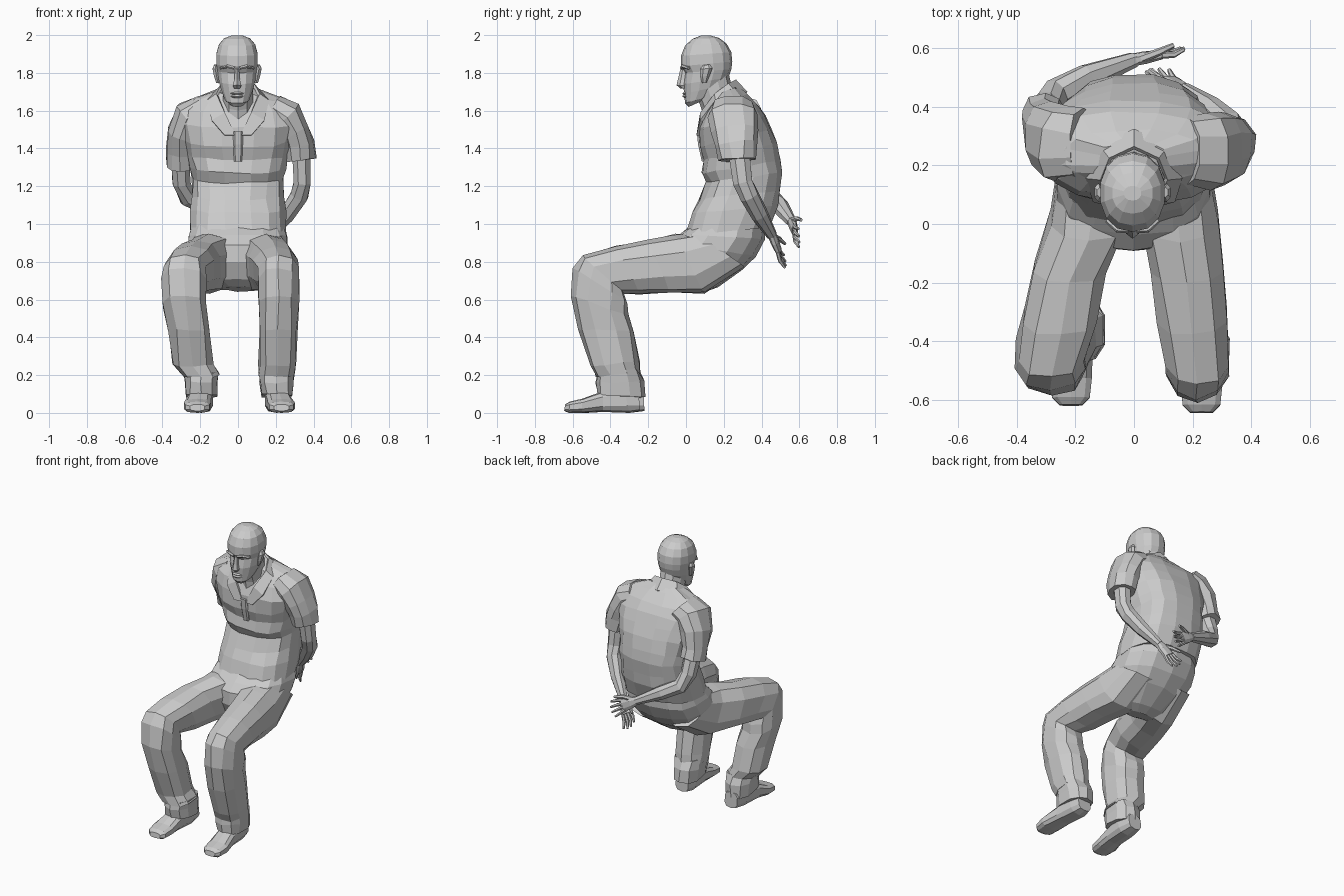
import bpy, random
from math import sin, cos, pi
from mathutils import Vector as V

random.seed(4)


def skin(name, rings, jitter=0.0):
    """Flat-shaded mesh through a list of equal-length vertex rings."""
    n = len(rings[0])
    verts = [p + V([random.uniform(-jitter, jitter) for _ in range(3)]) for r in rings for p in r]
    faces = [(k * n + i, k * n + (i + 1) % n, (k + 1) * n + (i + 1) % n, (k + 1) * n + i)
             for k in range(len(rings) - 1) for i in range(n)]
    faces += [tuple(range(n))[::-1], tuple(range((len(rings) - 1) * n, len(rings) * n))]
    return mesh(name, verts, faces)


def mesh(name, verts, faces):
    me = bpy.data.meshes.new(name)
    me.from_pydata([tuple(v) for v in verts], [], faces)
    ob = bpy.data.objects.new(name, me)
    bpy.context.collection.objects.link(ob)
    bpy.context.view_layer.objects.active = ob
    bpy.ops.object.mode_set(mode='EDIT')
    bpy.ops.mesh.select_all(action='SELECT')
    bpy.ops.mesh.normals_make_consistent(inside=False)
    bpy.ops.object.mode_set(mode='OBJECT')
    return ob


def oval(c, u, v, n, e):
    def f(t):
        return abs(t) ** (2 / e) * (1 if t > 0 else -1)
    return [c + u * f(cos(2 * pi * (i + .5) / n)) + v * f(sin(2 * pi * (i + .5) / n)) for i in range(n)]


def loft(name, rows, n=12, e=2.4, jitter=0.0):
    """Rows: x centre, half width, front (y, z), back (y, z)."""
    k = 1 / sin(pi / 2 * (1 - 2 / n)) if n % 4 == 0 else 1
    rings = []
    for x, w, f, b in rows:
        f, b = V((x, *f)), V((x, *b))
        rings.append(oval((f + b) / 2, V((w * k, 0, 0)), (b - f) / 2 * k, n, e))
    return skin(name, rings, jitter)


def tube(name, rows, n=8, e=2.2, jitter=0.0):
    """Rows: x, y, z, radius across, radius in depth."""
    pts = [V(r[:3]) for r in rows]
    rings = []
    for i, r in enumerate(rows):
        t = (pts[min(i + 1, len(pts) - 1)] - pts[max(i - 1, 0)]).normalized()
        u = t.cross(V((0, 1, 0))).normalized()
        rings.append(oval(pts[i], u * r[3], u.cross(t) * r[4], n, e))
    return skin(name, rings, jitter)


# shirt body, with folds across the belly
loft("shirt", [
    (0, .255, (.00, .95), (.44, .98)),
    (0, .25, (.03, 1.06), (.485, 1.10)),
    (0, .24, (.07, 1.13), (.50, 1.18)),
    (0, .24, (.11, 1.22), (.505, 1.27)),
    (0, .25, (.085, 1.27), (.495, 1.34)),
    (0, .27, (.10, 1.34), (.475, 1.43)),
    (0, .29, (.075, 1.41), (.45, 1.50)),
    (0, .31, (.075, 1.51), (.42, 1.57)),
    (0, .29, (.10, 1.59), (.38, 1.63)),
    (0, .23, (.14, 1.65), (.32, 1.685)),
    (0, .11, (.15, 1.685), (.28, 1.725))], 16, 2.5, .006)

# trouser seat and belt
loft("trouser_seat", [
    (0, .245, (.02, .99), (.42, 1.02)),
    (0, .265, (-.04, .945), (.42, .92)),
    (0, .265, (-.09, .89), (.37, .83)),
    (0, .23, (-.09, .80), (.29, .75)),
    (0, .16, (-.05, .71), (.17, .665)),
    (0, .10, (.0, .67), (.10, .645))], 14, 2.6, .005)

# legs, cuffs and shoes: side, thigh x, knee x, ankle x, y shift, width factor
for side, xt, xk, xa, dy, s in (("left", -.215, -.285, -.195, .015, 1.08),
                                ("right", .18, .215, .205, -.01, 1.0)):
    sg = -1 if xt < 0 else 1
    loft(side + "_trouser_leg", [
        (.14 * sg, .125, (.07, .95), (.31, .77)),
        (.155 * sg, .135, (-.06, .945), (.10, .635)),
        (xt, .128, (-.20, .915), (-.08, .635)),
        ((xt + xk) / 2, .12 * s, (-.38, .88), (-.24, .63)),
        (xk, .108 * s, (-.54 + dy, .835), (-.33, .63)),
        (xk, .112 * s, (-.585 + dy, .77), (-.31, .58)),
        (xk, .11 * s, (-.60 + dy, .62), (-.305, .52)),
        ((xk * 2 + xa) / 3, .105 * s, (-.565 + dy, .44), (-.275, .43)),
        ((xk + xa) / 2, .102 * s, (-.50 + dy, .25), (-.25, .27)),
        (xa, .10, (-.475, .19), (-.245, .21))], 10, 2.5, .006)
    loft(side + "_cuff", [
        (xa, .098, (-.47, .21), (-.25, .23)),
        (xa, .092, (-.475, .16), (-.225, .17)),
        (xa, .085, (-.47, .10), (-.22, .08))], 10, 2.5, .006)
    xf = xa + .025 * (1 if sg > 0 else -.8)
    loft(side + "_shoe", [
        (xa, .05, (-.24 + dy, .12), (-.235 + dy, .01)),
        (xa, .065, (-.33, .14), (-.30, .0)),
        (xa + .01 * sg, .066, (-.44, .115), (-.44, .005)),
        (xf, .074, (-.54 + dy, .075), (-.54 + dy, .0)),
        (xf, .066, (-.605 + dy, .06), (-.61 + dy, .0)),
        (xf, .04, (-.63 + dy, .045), (-.635 + dy, .01))], 10, 3)

# sleeves
tube("left_sleeve", [(-.18, .27, 1.61, .08, .12), (-.25, .275, 1.57, .10, .135),
                     (-.295, .30, 1.48, .085, .125), (-.305, .33, 1.38, .075, .10),
                     (-.305, .355, 1.31, .075, .095)], 10, 2.3, .007)
tube("right_sleeve", [(.18, .25, 1.61, .08, .12), (.25, .25, 1.57, .10, .135),
                      (.30, .26, 1.49, .085, .125), (.325, .27, 1.42, .082, .11),
                      (.335, .275, 1.34, .08, .10)], 10, 2.3, .007)


# forearms and hands crossed behind the back
def arm(side, path, tip, thumb):
    tube(side + "_forearm", path, 8)
    w, tip = V(path[-1][:3]), V(tip)
    d = (tip - w).normalized()
    u = d.cross(V((0, 1, 0))).normalized()
    y = u.cross(d)

    def at(a, b, c=0):
        return tuple(w + d * a + u * b + y * c)
    tube(side + "_palm", [(*at(-.01, 0), .026, .022), (*at(.04, 0), .040, .022),
                          (*at(.10, 0), .044, .017)], 8)
    for i, ln in enumerate((.075, .095, .1, .09)):
        k = (i - 1.5) * -thumb
        tube(f"{side}_finger_{i + 1}", [(*at(.09, k * .022), .012, .012),
                                        (*at(.095 + ln * .5, k * .028, -.006), .011, .011),
                                        (*at(.095 + ln, k * .034, .006), .007, .007)], 6)
    tube(side + "_thumb", [(*at(.02, thumb * .02), .017, .015), (*at(.07, thumb * .058, .015), .013, .013),
                           (*at(.12, thumb * .075, .03), .008, .008)], 6)


arm("left", [(-.305, .34, 1.38, .055, .06), (-.30, .40, 1.22, .05, .056),
             (-.265, .445, 1.14, .05, .052), (-.16, .50, 1.09, .046, .046),
             (0, .56, 1.01, .027, .027)], (.2, .60, .90), 1)
arm("right", [(.335, .28, 1.38, .052, .06), (.34, .30, 1.22, .048, .055),
              (.325, .335, 1.15, .05, .052), (.26, .39, 1.05, .045, .046),
              (.17, .455, .94, .028, .028)], (.06, .53, .77), -1)

# neck and head
loft("neck", [(0, .09, (.10, 1.50), (.28, 1.64)), (0, .082, (.085, 1.60), (.25, 1.70)),
              (0, .085, (.06, 1.67), (.225, 1.80))], 10, 2)
HX = -.005
loft("head", [
    (HX, .035, (.015, 1.62), (.07, 1.645)),
    (HX, .065, (-.005, 1.64), (.14, 1.68)),
    (HX, .085, (-.01, 1.69), (.20, 1.735)),
    (HX, .098, (-.015, 1.74), (.225, 1.775)),
    (HX, .105, (-.005, 1.80), (.24, 1.82)),
    (HX, .112, (-.027, 1.835), (.245, 1.86)),
    (HX, .112, (-.027, 1.89), (.24, 1.91)),
    (HX, .098, (-.005, 1.945), (.215, 1.955)),
    (HX, .07, (.035, 1.98), (.175, 1.985)),
    (HX, .03, (.08, 1.998), (.13, 1.998))], 14, 2.2)
loft("nose", [(HX, .012, (-.03, 1.82), (.02, 1.82)), (HX, .017, (-.043, 1.765), (.02, 1.765)),
              (HX, .026, (-.05, 1.735), (.02, 1.73)), (HX, .018, (-.03, 1.718), (.02, 1.718))], 6, 2)
for i, z in enumerate((1.691, 1.676)):
    loft(("upper_lip", "lower_lip")[i], [(HX, .02, (-.012, z + .009), (.03, z + .009)),
                                         (HX, .036, (-.02, z), (.03, z)),
                                         (HX, .02, (-.010, z - .009), (.03, z - .009))], 8, 2)
for side, s in (("left", -1), ("right", 1)):
    tube(side + "_brow", [(HX + s * .015, -.018, 1.825, .009, .014), (HX + s * .05, -.016, 1.835, .01, .014),
                          (HX + s * .085, .015, 1.825, .007, .012)], 6)
    loft(side + "_ear", [(HX + s * .10, .012, (.085, 1.745), (.11, 1.75)),
                         (HX + s * .108, .016, (.075, 1.78), (.125, 1.785)),
                         (HX + s * .116, .016, (.075, 1.82), (.14, 1.825)),
                         (HX + s * .112, .01, (.09, 1.84), (.125, 1.845))], 6, 2)

# open shirt collar and placket
upper = [(0, .265, 1.765), (.085, .225, 1.745), (.115, .15, 1.69), (.07, .075, 1.59), (.012, .065, 1.47)]
lower = [(0, .325, 1.70), (.12, .27, 1.69), (.165, .155, 1.655), (.14, .075, 1.55), (.07, .055, 1.47)]
collar = mesh("collar", upper + lower, [(i, i + 1, i + 6, i + 5) for i in range(4)])
collar.modifiers.new("mirror", 'MIRROR')
collar.modifiers.new("thickness", 'SOLIDIFY').thickness = .015
loft("placket", [(0, .025, (.058, 1.49), (.11, 1.49)), (0, .025, (.065, 1.42), (.12, 1.42)),
                 (0, .02, (.085, 1.33), (.13, 1.33))], 8, 4)
